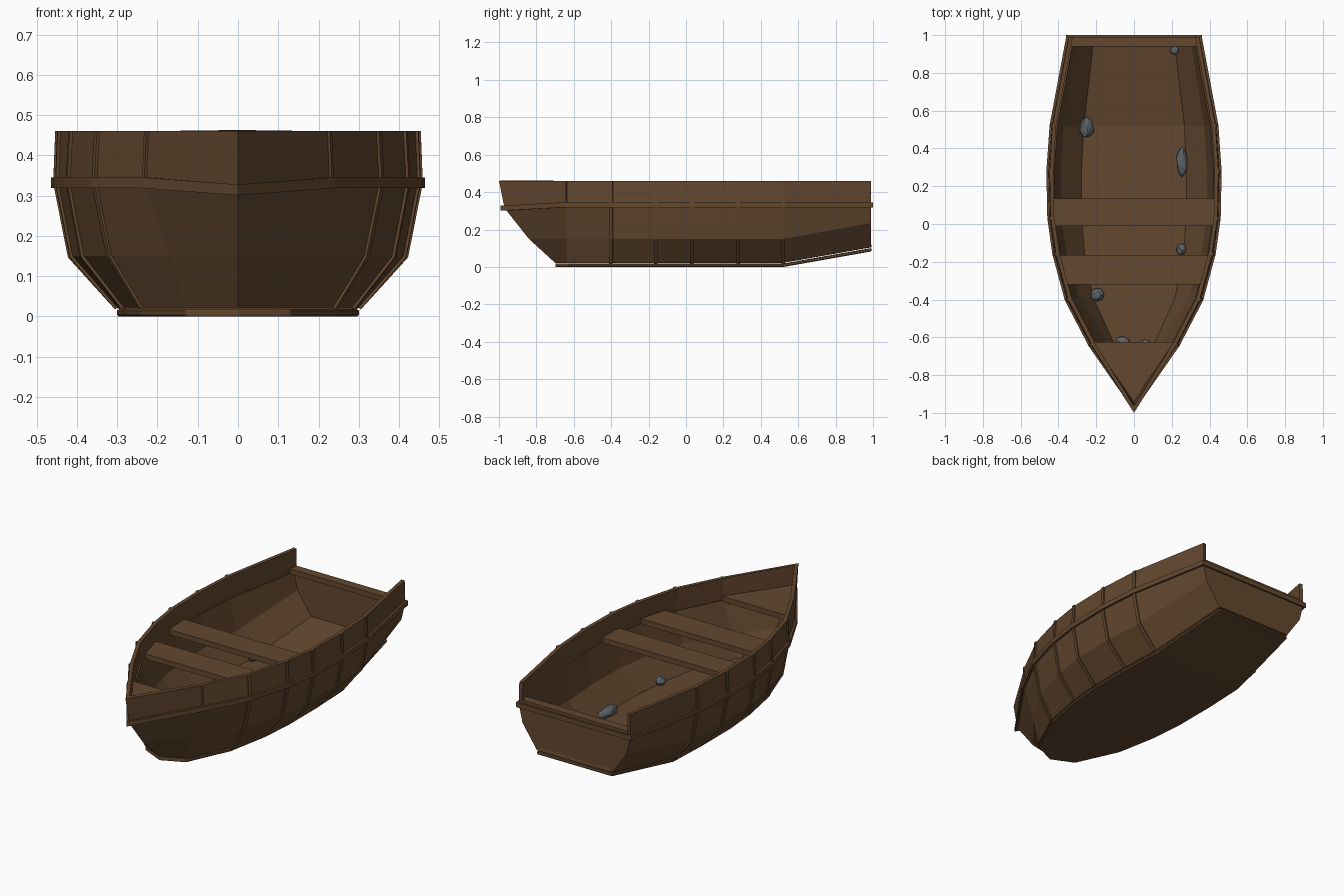
import bpy, bmesh, random
from mathutils import Vector

cube = bpy.data.objects.get("Cube")
if cube:
    bpy.data.objects.remove(cube)
random.seed(4)


def material(name, rgb):
    m = bpy.data.materials.new(name)
    m.use_nodes = True
    m.diffuse_color = (*rgb, 1)
    bsdf = m.node_tree.nodes["Principled BSDF"]
    bsdf.inputs["Base Color"].default_value = (*rgb, 1)
    bsdf.inputs["Roughness"].default_value = 0.8
    return m


WOOD = material("brown wood", (0.125, 0.064, 0.028))
STONE = material("grey stone", (0.11, 0.13, 0.145))


def make(name, verts, faces, mat=WOOD):
    mesh = bpy.data.meshes.new(name)
    mesh.from_pydata([tuple(v) for v in verts], [], faces)
    mesh.materials.append(mat)
    ob = bpy.data.objects.new(name, mesh)
    bpy.context.collection.objects.link(ob)
    return ob


def solidify(ob, thickness, offset):
    mod = ob.modifiers.new("thickness", "SOLIDIFY")
    mod.thickness, mod.offset = thickness, offset
    mod.use_even_offset = True
    return ob


def grid(name, lines, thickness, offset):
    """Skin of quads between lines with equal point counts."""
    n = len(lines[0])
    verts = [p for line in lines for p in line]
    faces = [(r * n + i, r * n + i + 1, (r + 1) * n + i + 1, (r + 1) * n + i)
             for r in range(len(lines) - 1) for i in range(n - 1)]
    return solidify(make(name, verts, faces), thickness, offset)


def slab(name, outline, top, depth):
    """Flat board with the given plan outline (counter-clockwise)."""
    ob = make(name, [(x, y, top) for x, y in outline], [tuple(range(len(outline)))])
    return solidify(ob, depth, -1)


# Hull lines: each runs from the stem back along the left side to the stern
STATIONS = [-0.64, -0.40, -0.16, 0.03, 0.28, 0.52, 0.99]


def hull_line(stem_y, stem_z, z, stern_z, widths):
    pts = [Vector((0, stem_y, stem_z))]
    for x, y in zip(widths, STATIONS):
        pts.append(Vector((x, y, stern_z if y > 0.9 else z)))
    return pts


keel = hull_line(-0.70, 0.022, 0.022, 0.105, [0.13, 0.24, 0.285, 0.30, 0.30, 0.29, 0.235])
chine = hull_line(-0.84, 0.15, 0.15, 0.235, [0.168, 0.318, 0.385, 0.412, 0.416, 0.40, 0.325])
rail = hull_line(-0.97, 0.314, 0.332, 0.332, [0.23, 0.355, 0.42, 0.447, 0.452, 0.435, 0.347])
sheer = hull_line(-1.0, 0.46, 0.46, 0.46, [0.225, 0.348, 0.413, 0.442, 0.447, 0.432, 0.345])


def flip(p):
    return Vector((-p.x, p.y, p.z))


def both_sides(line):
    return [flip(p) for p in reversed(line[1:])] + line


def raised(line, dz):
    return [p + Vector((0, 0, dz)) for p in line]


def half_width(y):
    for a, b in zip(rail, rail[1:]):
        if a.y <= y <= b.y:
            return a.x + (b.x - a.x) * (y - a.y) / (b.y - a.y) - 0.015
    return rail[-1].x


# Planked sides
grid("lower_hull", [both_sides(l) for l in (keel, chine, rail)], 0.03, -1)
grid("upper_strake", [both_sides(l) for l in (rail, sheer)], 0.02, -1)
grid("rub_rail", [both_sides(raised(rail, dz)) for dz in (-0.0135, 0.0135)], 0.012, 1)


# Floor inside and bottom plate outside
def bottom(name, lift, inset, depth):
    left = [p + Vector((-inset if p.x else 0, 0, lift)) for p in keel]
    n = len(left)
    verts = left + [flip(p) for p in left]
    faces = [(0, 1, n + 1)] + [(i, i + 1, n + i + 1, n + i) for i in range(1, n - 1)]
    return solidify(make(name, verts, faces), depth, -1)


bottom("floor", 0.018, 0.006, 0.018)
plate = bottom("bottom_plate", -0.004, 0.0, 0.018)
bevel = plate.modifiers.new("soft_edge", "BEVEL")
bevel.width, bevel.segments = 0.004, 1

# Transom: two planks, a rail and a cap board
stern = [l[-1] for l in (keel, chine, rail)]
grid("transom", [[p, flip(p)] for p in stern], 0.03, -1)
w = rail[-1].x
slab("transom_rail", [(-w - 0.012, 0.975), (w + 0.012, 0.975),
                      (w + 0.012, 1.0), (-w - 0.012, 1.0)], 0.3455, 0.027)


# Boards that span the hull
def thwart(name, y0, y1, top):
    a, b = half_width(y0), half_width(y1)
    return slab(name, [(-a, y0), (a, y0), (b, y1), (-b, y1)], top, 0.03)


thwart("transom_cap", 0.94, 0.99, 0.362)
thwart("front_seat", -0.32, -0.165, 0.36)
thwart("middle_seat", -0.01, 0.135, 0.36)
deck_y = -0.625
slab("bow_deck", [(0, -0.95), (half_width(deck_y), deck_y),
                  (-half_width(deck_y), deck_y)], 0.36, 0.03)

# Thin ribs over the outside at each frame
for i in range(1, len(STATIONS)):
    if i == 1:
        levels, half = (rail, sheer), 0.005
    else:
        levels, half = (keel, chine, rail, sheer), 0.009
    rows = []
    for l in levels:
        p = l[i]
        rows.append([p + (l[i - 1] - p).normalized() * half, p,
                     p + (l[i + 1] - p).normalized() * half])
    rib = grid(f"rib_{i}", rows, 0.007, 1)
    rib.modifiers.new("other_side", "MIRROR")

# Loose stones: centre x, y, then length along x, y, z
STONES = [(0.215, 0.92, 0.05, 0.045, 0.04), (-0.25, 0.51, 0.075, 0.115, 0.07),
          (0.255, 0.33, 0.06, 0.16, 0.06), (0.25, -0.135, 0.05, 0.06, 0.05),
          (-0.195, -0.375, 0.07, 0.07, 0.06), (-0.06, -0.635, 0.09, 0.08, 0.06),
          (0.06, -0.64, 0.06, 0.06, 0.05)]
for i, (x, y, sx, sy, sz) in enumerate(STONES):
    bm = bmesh.new()
    bmesh.ops.create_icosphere(bm, subdivisions=2, radius=0.5)
    for v in bm.verts:
        v.co *= random.uniform(0.88, 1.1)
    ob = make(f"stone_{i + 1}", [], [], STONE)
    bm.to_mesh(ob.data)
    bm.free()
    ob.scale = (sx, sy, sz)
    rise = max(0, (y - 0.52) * 0.176)
    ob.location = (x, y, 0.04 + rise + sz * 0.4)
